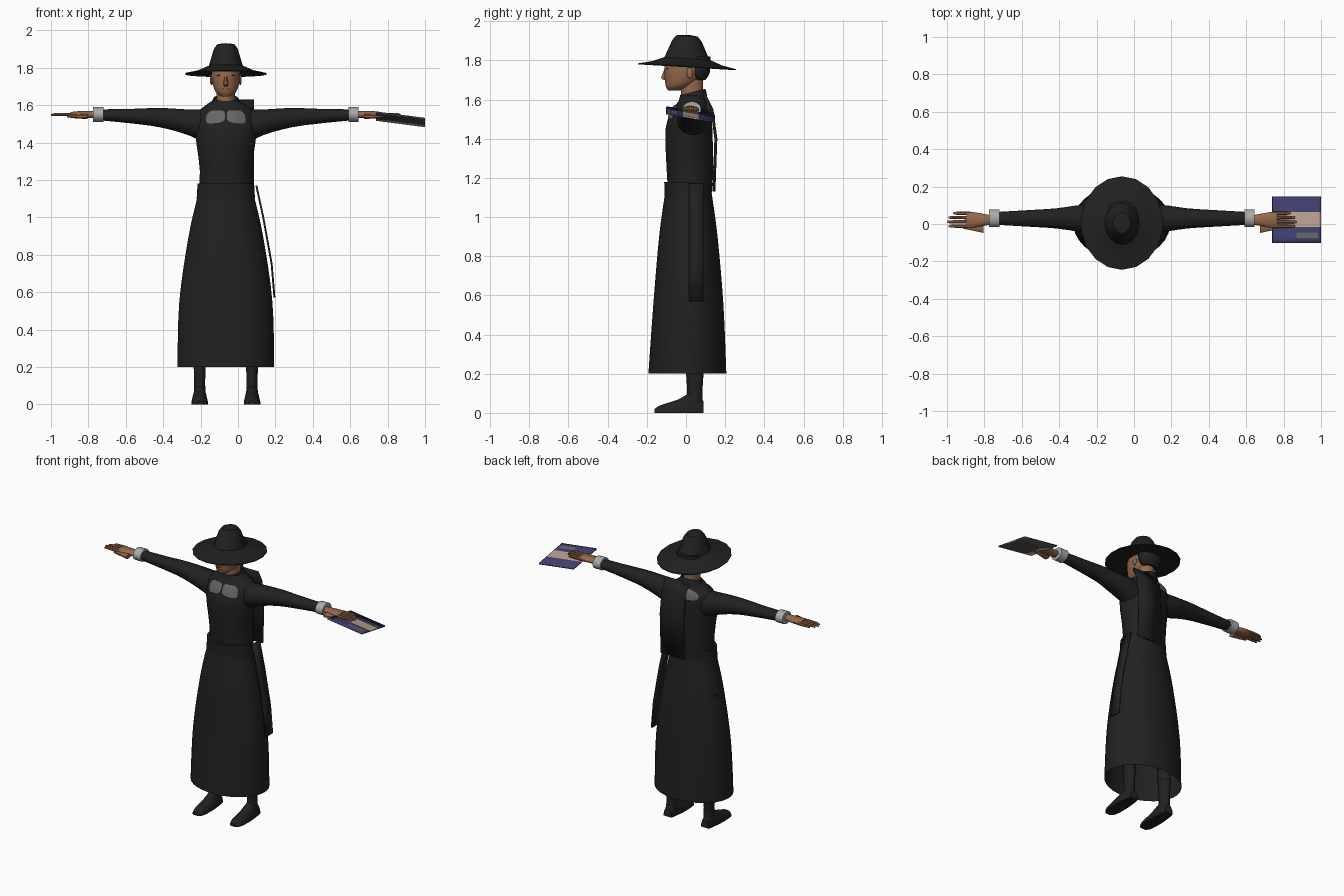
import bpy, bmesh, math
from mathutils import Vector

if "Cube" in bpy.data.objects:
    bpy.data.objects.remove(bpy.data.objects["Cube"], do_unlink=True)

CENTRE = -0.065  # body centre line in x


def material(name, *rgb):
    mat = bpy.data.materials.new(name)
    mat.use_nodes = True
    mat.diffuse_color = (*rgb, 1)
    shader = mat.node_tree.nodes["Principled BSDF"]
    shader.inputs["Base Color"].default_value = (*rgb, 1)
    shader.inputs["Roughness"].default_value = 0.9
    return mat


BLACK = material("black cloth", 0.015, 0.015, 0.015)
SKIN = material("skin", 0.3, 0.14, 0.07)
LIPS = material("lips", 0.2, 0.08, 0.05)
CUFF = material("light grey cuff", 0.4, 0.4, 0.4)
GREY = material("grey collar", 0.13, 0.13, 0.13)
BLUE = material("book blue", 0.05, 0.05, 0.16)
BEIGE = material("book beige", 0.5, 0.36, 0.28)
COVER = material("book underside", 0.1, 0.09, 0.08)


def finish(name, bm, materials):
    mesh = bpy.data.meshes.new(name)
    bm.to_mesh(mesh)
    bm.free()
    for mat in materials:
        mesh.materials.append(mat)
    mesh.shade_smooth()
    mesh.set_sharp_from_angle(angle=math.radians(40))
    part = bpy.data.objects.new(name, mesh)
    bpy.context.scene.collection.objects.link(part)
    return part


def smooth_rings(rings, steps):
    """Catmull-Rom curve through the ring values."""
    result = []
    last = len(rings) - 1
    for i in range(last):
        before, start, end, after = (rings[min(max(k, 0), last)] for k in range(i - 1, i + 3))
        slope_in, slope_out = (end - before) / 2, (after - start) / 2
        for k in range(steps):
            t = k / steps
            gap = end - start
            bend = slope_in * (1 - t) ** 2 * t - slope_out * t * t * (1 - t)
            result.append(start + gap * t * t * (3 - 2 * t) + bend)
    return result + [rings[last]]


def loft(name, axis, centre, rings, mat, sides=16, steps=3, tilt=0, open_start=False):
    """Join ellipses given as (position, radius, other radius, optional shift of the centre)."""
    rings = [Vector((*ring, 0)[:4]) for ring in rings]
    bm = bmesh.new()
    loops = []
    for along, wide, deep, shift in smooth_rings(rings, steps) if steps > 1 else rings:
        loop = []
        for i in range(sides):
            angle = math.tau * (i + 0.5) / sides
            u = centre[0] + wide * math.cos(angle)
            v = centre[1] + shift + deep * math.sin(angle)
            x, y, z = {"x": (along, u, v), "y": (u, along, v), "z": (u, v, along + tilt * v)}[axis]
            loop.append(bm.verts.new((x, y, max(z, 0))))
        loops.append(loop)
    for low, high in zip(loops, loops[1:]):
        for i in range(sides):
            bm.faces.new((low[i - 1], low[i], high[i], high[i - 1]))
    if not open_start:
        bm.faces.new(loops[0])
    bm.faces.new(loops[-1])
    bmesh.ops.recalc_face_normals(bm, faces=bm.faces)
    return finish(name, bm, [mat])


def blob(name, location, size, mat):
    bm = bmesh.new()
    bmesh.ops.create_uvsphere(bm, u_segments=12, v_segments=8, radius=1)
    bmesh.ops.scale(bm, vec=Vector(size), verts=bm.verts)
    bmesh.ops.translate(bm, vec=Vector(location), verts=bm.verts)
    finish(name, bm, [mat])


def sheet(name, columns, rows, point, materials, rule=None):
    """Grid of points; the rule picks the material of each cell from its middle."""
    bm = bmesh.new()
    grid = [[bm.verts.new(point(u, v)) for u in columns] for v in rows]
    for j in range(len(rows) - 1):
        for i in range(len(columns) - 1):
            face = bm.faces.new((grid[j][i], grid[j][i + 1], grid[j + 1][i + 1], grid[j + 1][i]))
            if rule:
                face.material_index = rule((columns[i] + columns[i + 1]) / 2, (rows[j] + rows[j + 1]) / 2)
    return finish(name, bm, materials)


def thicken(part, thickness):
    solid = part.modifiers.new("thickness", "SOLIDIFY")
    solid.thickness = thickness
    return solid


# Robe
torso = loft("torso", "z", (CENTRE, 0.02), [
    (1.1, 0.15, 0.11), (1.25, 0.14, 0.12), (1.45, 0.165, 0.12, -0.005), (1.55, 0.16, 0.1, 0.01),
    (1.59, 0.12, 0.075, 0.015), (1.62, 0.08, 0.065, 0.015)], BLACK, sides=28)
loft("collar_band", "z", (CENTRE, 0.035),
     [(1.58, 0.09, 0.075), (1.61, 0.075, 0.07), (1.63, 0.065, 0.065), (1.61, 0.06, 0.055)],
     BLACK, sides=24, steps=1, tilt=0.25)
loft("belt", "z", (CENTRE, 0.01), [(1.1, 0.157, 0.12), (1.18, 0.152, 0.122)], BLACK, sides=28, steps=1)
loft("skirt", "z", (CENTRE, 0.012),
     [(0.2, 0.26, 0.2, -0.005), (0.55, 0.25, 0.18), (0.9, 0.2, 0.15), (1.12, 0.15, 0.12)],
     BLACK, sides=32, steps=4, open_start=True)


# Collar patches that follow the torso
def patch(name, x, y, z, half_width, half_height):
    steps = [i / 4 - 1 for i in range(9)]
    part = sheet(name, steps, steps, lambda u, v: (
        x + half_width * u * (1 - v ** 4 / 5), y, z + half_height * v * (1 - u ** 4 / 6)), [GREY])
    wrap = part.modifiers.new("follow torso", "SHRINKWRAP")
    wrap.target = torso
    wrap.wrap_method = "NEAREST_SURFACEPOINT"
    wrap.wrap_mode = "ABOVE_SURFACE"
    wrap.offset = 0.005


for side, sign in (("right", -1), ("left", 1)):
    patch(side + "_collar_patch", CENTRE + sign * 0.06, -0.08, 1.545, 0.055, 0.045)
patch("back_collar_patch", CENTRE, 0.12, 1.565, -0.11, 0.035)

# Back cloth and side sash
back_path = [(0.1, 1.63), (0.14, 1.55), (0.16, 1.4), (0.15, 1.13)]
thicken(sheet("back_cloth", [-0.09, 0.085], back_path, lambda x, p: (x, *p), [BLACK]), 0.015)
sash_path = [(0.093, 1.17), (0.13, 1), (0.175, 0.75), (0.19, 0.57)]
thicken(sheet("side_sash", [0.015, 0.09], sash_path, lambda y, p: (p[0], y, p[1]), [BLACK]), 0.01)

# Arms, hands, legs, shoes and paired features of the face
for side, sign in (("right", -1), ("left", 1)):
    def arm_part(name, y, z, rings, mat, **options):
        outward = [(CENTRE + sign * reach, *rest) for reach, *rest in rings]
        loft(f"{side}_{name}", "x", (y, z), outward, mat, **options)

    arm_part("sleeve", 0.03, 1.548, [
        (0.08, 0.07, 0.1, -0.07), (0.2, 0.075, 0.07, -0.04), (0.35, 0.055, 0.053, -0.015),
        (0.5, 0.045, 0.04, -0.007), (0.67, 0.035, 0.03)], BLACK)
    arm_part("cuff", 0.03, 1.55, [(0.655, 0.048, 0.04), (0.71, 0.048, 0.04)], CUFF, steps=1)
    arm_part("palm", 0.022, 1.55, [(0.7, 0.025, 0.02), (0.79, 0.042, 0.018), (0.83, 0.042, 0.013)], SKIN)
    for k, finger in enumerate(("index", "middle", "ring", "little")):
        tip = 0.935 - (k - 1) ** 2 / 120
        arm_part(finger + "_finger", (k - 0.5) * 0.023, 1.55,
                 [(0.81, 0.01, 0.01), (tip - 0.02, 0.009, 0.008), (tip, 0.004, 0.004, -0.004)], SKIN, sides=8)
    arm_part("thumb", -0.02, 1.54, [(0.74, 0.03, 0.015), (0.8, 0.016, 0.012), (0.85, 0.005, 0.005)],
             SKIN, sides=8)

    foot = CENTRE + sign * 0.14
    loft(side + "_leg", "z", (foot, 0.045),
         [(0.03, 0.034, 0.04), (0.12, 0.03, 0.04), (0.25, 0.035, 0.05)], BLACK)
    loft(side + "_thigh", "z", (foot, 0.03), [(0.24, 0.035, 0.05, 0.015), (0.9, 0.06, 0.07)], BLACK, steps=1)
    loft(side + "_shoe", "y", (foot, 0), [
        (-0.16, 0.02, 0.02), (-0.13, 0.04, 0.04), (-0.04, 0.045, 0.07),
        (0.04, 0.038, 0.11), (0.09, 0.03, 0.06)], BLACK)

    blob(side + "_ear", (CENTRE + sign * 0.077, 0.02, 1.735), (0.008, 0.016, 0.028), SKIN)
    blob(side + "_eye", (CENTRE + sign * 0.03, -0.091, 1.74), (0.012, 0.005, 0.005), BLACK)
    blob(side + "_eyebrow", (CENTRE + sign * 0.03, -0.096, 1.758), (0.018, 0.005, 0.004), BLACK)

# Head
loft("neck", "z", (CENTRE, 0.03), [(1.57, 0.05, 0.055), (1.72, 0.05, 0.06)], SKIN, steps=1)
loft("head", "z", (CENTRE, 0), [
    (1.645, 0.02, 0.03, -0.06), (1.67, 0.055, 0.07, -0.035), (1.72, 0.073, 0.1, -0.01),
    (1.77, 0.078, 0.11), (1.82, 0.07, 0.1)], SKIN, sides=20)
loft("nose", "z", (CENTRE, -0.1), [(1.7, 0.012, 0.015), (1.71, 0.015, 0.03), (1.76, 0.009, 0.01)],
     SKIN, sides=8, steps=1)
blob("mouth", (CENTRE, -0.1, 1.686), (0.022, 0.008, 0.006), LIPS)
loft("hair", "z", (CENTRE, 0.07), [(1.7, 0.05, 0.03), (1.74, 0.078, 0.053), (1.82, 0.078, 0.055)], BLACK)

# Wide hat with a tapered crown
loft("hat", "z", (CENTRE, 0.005), [
    (1.78, 0.09, 0.11), (1.765, 0.22, 0.25), (1.77, 0.22, 0.25), (1.785, 0.15, 0.18), (1.81, 0.092, 0.115),
    (1.9, 0.065, 0.075), (1.925, 0.047, 0.055), (1.93, 0.02, 0.02)], BLACK, sides=18, steps=1, tilt=-0.06)


# Open book in the left hand
def book_colour(x, y):
    if -0.015 < y < 0.065:
        return 1
    return 2 if 0.87 < x < 0.985 and -0.075 < y < -0.045 else 0


book = sheet("book", [0.74, 0.87, 0.985, 1], [-0.1, -0.075, -0.045, -0.015, 0.065, 0.147],
             lambda x, y: (x, y, 1.645 - 0.13 * x - 0.17 * y), [BLUE, BEIGE, GREY, COVER], book_colour)
thicken(book, 0.008).material_offset = 3
